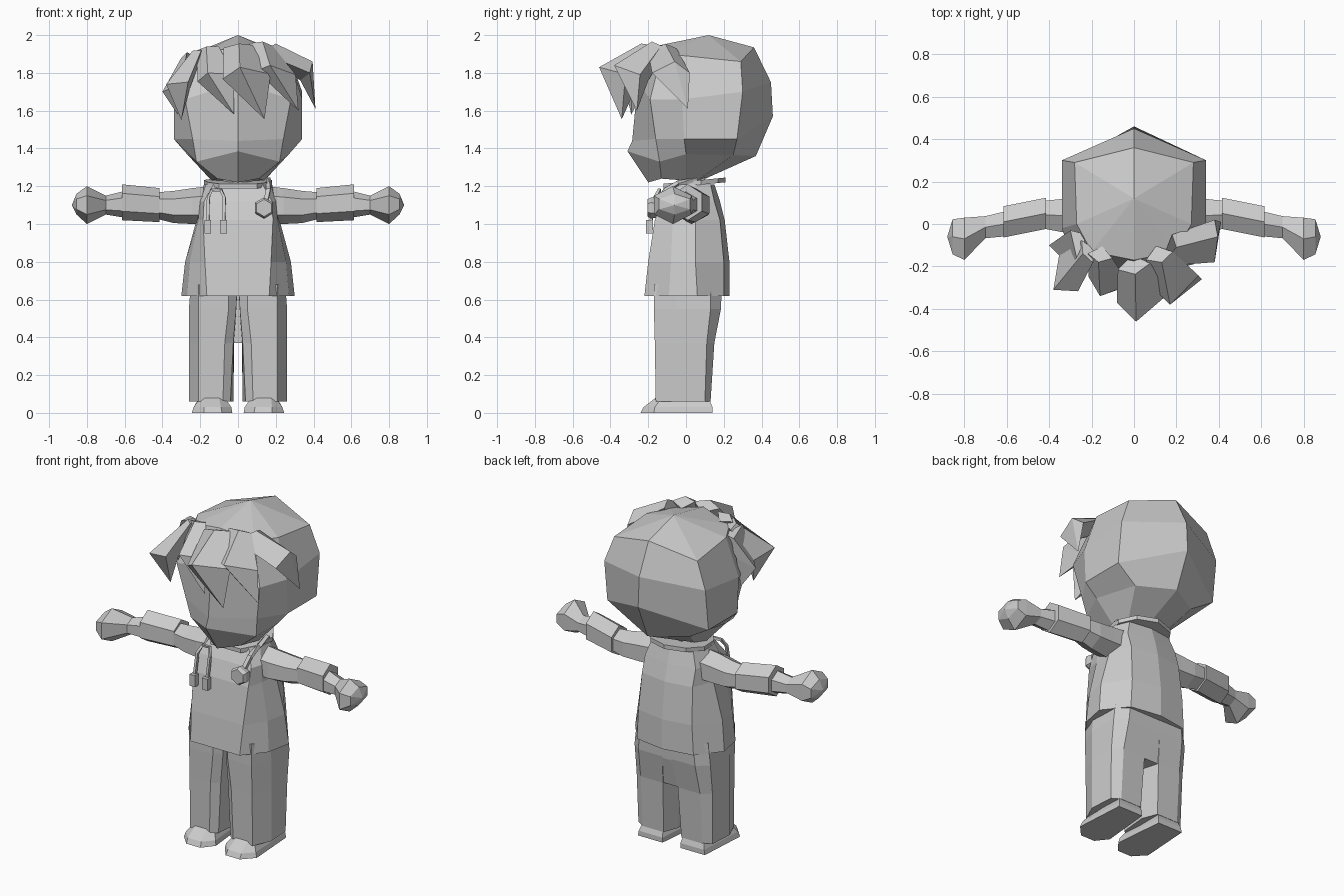
import bpy, bmesh
from math import cos, sin, pi, radians
from mathutils import Vector


def loft(name, rings, start=None, end=None, mirror=False):
    """Skin closed rings; start/end give an apex point, otherwise a flat cap."""
    bm = bmesh.new()
    loops = [[bm.verts.new(p) for p in r] for r in rings]
    n = len(loops[0])
    for a, b in zip(loops, loops[1:]):
        for i in range(n):
            j = (i + 1) % n
            bm.faces.new((a[i], a[j], b[j], b[i]))
    for loop, apex in ((loops[0], start), (loops[-1], end)):
        if apex is None:
            bm.faces.new(loop)
        else:
            v = bm.verts.new(apex)
            for i in range(n):
                bm.faces.new((loop[i], loop[(i + 1) % n], v))
    bmesh.ops.recalc_face_normals(bm, faces=bm.faces)
    me = bpy.data.meshes.new(name)
    bm.to_mesh(me)
    bm.free()
    ob = bpy.data.objects.new(name, me)
    bpy.context.collection.objects.link(ob)
    if mirror:
        m = ob.modifiers.new("mirror", 'MIRROR')
        m.use_mirror_merge = False
    return ob


def sym(half):
    """Complete a half ring (x >= 0) by reflecting it in x."""
    return half + [(-x, y, z) for x, y, z in reversed(half) if x > 1e-4]


def level(z, pts):
    return [(x, y, z) for x, y in pts]


def arm_ring(x, yc, zc, hy, hz, n=6):
    return [(x, yc + hy * cos(2 * pi * i / n + pi / 6),
             zc + hz * sin(2 * pi * i / n + pi / 6)) for i in range(n)]


def tube(name, path, r, sides=4):
    pts = [Vector(p) for p in path]
    rings = []
    for i, p in enumerate(pts):
        d = (pts[min(i + 1, len(pts) - 1)] - pts[max(i - 1, 0)]).normalized()
        u = d.cross(Vector((0.1, 1, 0.2))).normalized()
        w = d.cross(u)
        rings.append([p + r * (u * cos(2 * pi * k / sides + pi / 4) + w * sin(2 * pi * k / sides + pi / 4))
                      for k in range(sides)])
    return loft(name, rings)


def tuft(name, root, mid, tip, across, width, thick):
    """Hair lock: a folded, kite-shaped spike bulging at mid."""
    root, mid, tip = Vector(root), Vector(mid), Vector(tip)
    a = Vector(across).normalized() * width
    out = a.cross(tip - root).normalized()
    if out.y > 0:
        out.negate()
    out *= thick
    inner = mid.lerp((root + tip) / 2, 0.6)
    rings = [[root + a * .6, root + out * .4, root - a * .6, root - out * .6],
             [inner + a, mid, inner - a, inner - out]]
    return loft(name, rings, end=tip)


# Head, five half rings from jaw to crown (back -> side -> front)
loft("head", [sym(h) for h in (
    [(0, .08, 1.23), (.10, .06, 1.23), (.14, 0, 1.23), (.11, -.13, 1.24), (0, -.2, 1.22)],
    [(0, .37, 1.36), (.20, .25, 1.365), (.27, 0, 1.37), (.22, -.14, 1.33), (0, -.31, 1.385)],
    [(0, .46, 1.57), (.34, .27, 1.45), (.34, -.01, 1.45), (.24, -.16, 1.45), (0, -.285, 1.44)],
    [(0, .45, 1.75), (.34, .30, 1.70), (.34, -.02, 1.66), (.28, -.19, 1.66), (0, -.255, 1.75)],
    [(0, .36, 1.935), (.28, .29, 1.86), (.27, 0, 1.89), (.20, -.13, 1.90), (0, -.17, 1.94)],
)], end=(0, .12, 2.0))

# Swept fringe
tuft("fringe_centre", (0, -.2, 1.94), (.01, -.46, 1.83), (.14, -.34, 1.555), (1, .2, .1), .13, .1)
tuft("fringe_right", (.12, -.15, 1.95), (.17, -.38, 1.84), (.32, -.26, 1.60), (1, .3, -.1), .11, .09)
tuft("fringe_left", (-.16, -.15, 1.93), (-.16, -.34, 1.80), (-.02, -.29, 1.58), (1, -.2, .2), .10, .08)
tuft("fringe_far_left", (-.22, -.13, 1.91), (-.38, -.31, 1.74), (-.30, -.22, 1.55), (.5, -1, .2), .10, .06)
loft("side_lock_left", [[(-.22, -.05, 1.88), (-.30, -.03, 1.88), (-.27, -.16, 1.91)],
                        [(-.31, -.04, 1.76), (-.40, -.10, 1.70), (-.30, -.2, 1.74)]],
     end=(-.32, -.07, 1.58))
loft("side_lock_right", [[(.18, -.05, 1.93), (.20, -.11, 1.955), (.12, -.2, 1.91), (.2, -.12, 1.85)],
                         [(.38, .02, 1.80), (.395, -.06, 1.86), (.38, -.18, 1.80), (.33, -.08, 1.76)]],
     end=(.41, .01, 1.61))

# Neck and flared shirt
loft("neck", [level(z, [(.08 * cos(k * pi / 3), .03 + .08 * sin(k * pi / 3)) for k in range(6)])
              for z in (1.15, 1.26)])
loft("shirt", [sym(level(z, h)) for z, h in (
    (.62, [(.165, -.22), (.27, -.09), (.30, .06), (.19, .20), (0, .23)]),
    (.80, [(.175, -.20), (.255, -.08), (.28, .05), (.18, .20), (0, .23)]),
    (1.02, [(.185, -.165), (.21, -.07), (.22, .05), (.17, .18), (0, .205)]),
    (1.12, [(.18, -.13), (.20, -.06), (.205, .05), (.17, .15), (0, .18)]),
    (1.21, [(.13, -.08), (.17, -.03), (.18, .05), (.14, .13), (0, .15)]),
)])

# Thin tilted collar
loft("collar", [sym([(x, y, 1.20 + .1 * y + dz) for x, y in
                     ((.10, -.12), (.16, -.04), (.18, .08), (.12, .17), (0, .21))]) for dz in (0, .025)])

# Drawstring loop with two toggles
tube("drawstring", [(-.16, -.185, 1.02), (-.157, -.165, 1.14), (-.14, -.14, 1.18), (-.09, -.14, 1.18),
                    (-.073, -.165, 1.14), (-.075, -.185, 1.02)], .011)
for i, x in enumerate((-.16, -.077)):
    loft("toggle_%d" % i, [[(x + sx * .018, -.193 + sy * .018, z) for sx, sy in
                            ((-1, -1), (1, -1), (1, 1), (-1, 1))] for z in (.95, 1.02)])

# Badge on a shoulder strap
tube("strap", [(.16, .06, 1.235), (.165, -.04, 1.215), (.16, -.11, 1.18), (.14, -.17, 1.09)], .016)
loft("badge", [[(.138 + r * cos(k * pi / 3 + pi / 6), y, 1.085 + r * sin(k * pi / 3 + pi / 6))
                for k in range(6)] for y, r in ((-.15, .05), (-.185, .056), (-.205, .045))])

# Arms: upper sleeve, rolled cuff, forearm with mitten hand
loft("upper_sleeve", [arm_ring(.15, .03, 1.10, .10, .10), arm_ring(.24, .03, 1.095, .10, .095),
                      arm_ring(.34, .04, 1.09, .09, .085), arm_ring(.46, .045, 1.10, .07, .065)], mirror=True)
loft("cuff", [arm_ring(.415, .05, 1.10, .085, .09), arm_ring(.615, .01, 1.115, .085, .095)], mirror=True)
loft("forearm_hand", [arm_ring(.58, .005, 1.105, .07, .075), arm_ring(.70, -.015, 1.10, .06, .05),
                      arm_ring(.80, -.07, 1.10, .115, .10), arm_ring(.855, -.06, 1.105, .095, .055)],
     end=(.88, -.06, 1.10), mirror=True)

# Trouser legs and seat
loft("trouser_leg", [
    level(.06, [(.04, -.13), (.08, -.16), (.21, -.16), (.26, -.05), (.25, .10), (.20, .13), (.06, .13), (.025, .04)]),
    level(.37, [(.025, -.13), (.07, -.165), (.21, -.165), (.26, -.05), (.255, .11), (.20, .15), (.05, .15), (.02, .04)]),
    level(.55, [(.01, -.13), (.05, -.17), (.21, -.17), (.26, -.05), (.255, .13), (.19, .185), (.03, .185), (.008, .04)]),
    level(.68, [(.003, -.13), (.05, -.17), (.21, -.17), (.25, -.05), (.24, .13), (.18, .19), (.02, .19), (.003, .04)]),
], mirror=True)
loft("trouser_seat", [level(z, [(-.09, -.05), (.09, -.05), (.09, y), (-.09, y)])
                      for z, y in ((.37, .145), (.54, .183), (.68, .19))])

# Wedge shoes
loft("shoe", [
    level(0, [(.03, -.17), (.085, -.24), (.18, -.24), (.245, -.17), (.225, .14), (.06, .14)]),
    level(.03, [(.035, -.165), (.09, -.225), (.18, -.225), (.235, -.165), (.22, .14), (.06, .14)]),
    level(.08, [(.07, -.13), (.10, -.16), (.175, -.16), (.20, -.13), (.205, .12), (.07, .12)]),
], mirror=True)
